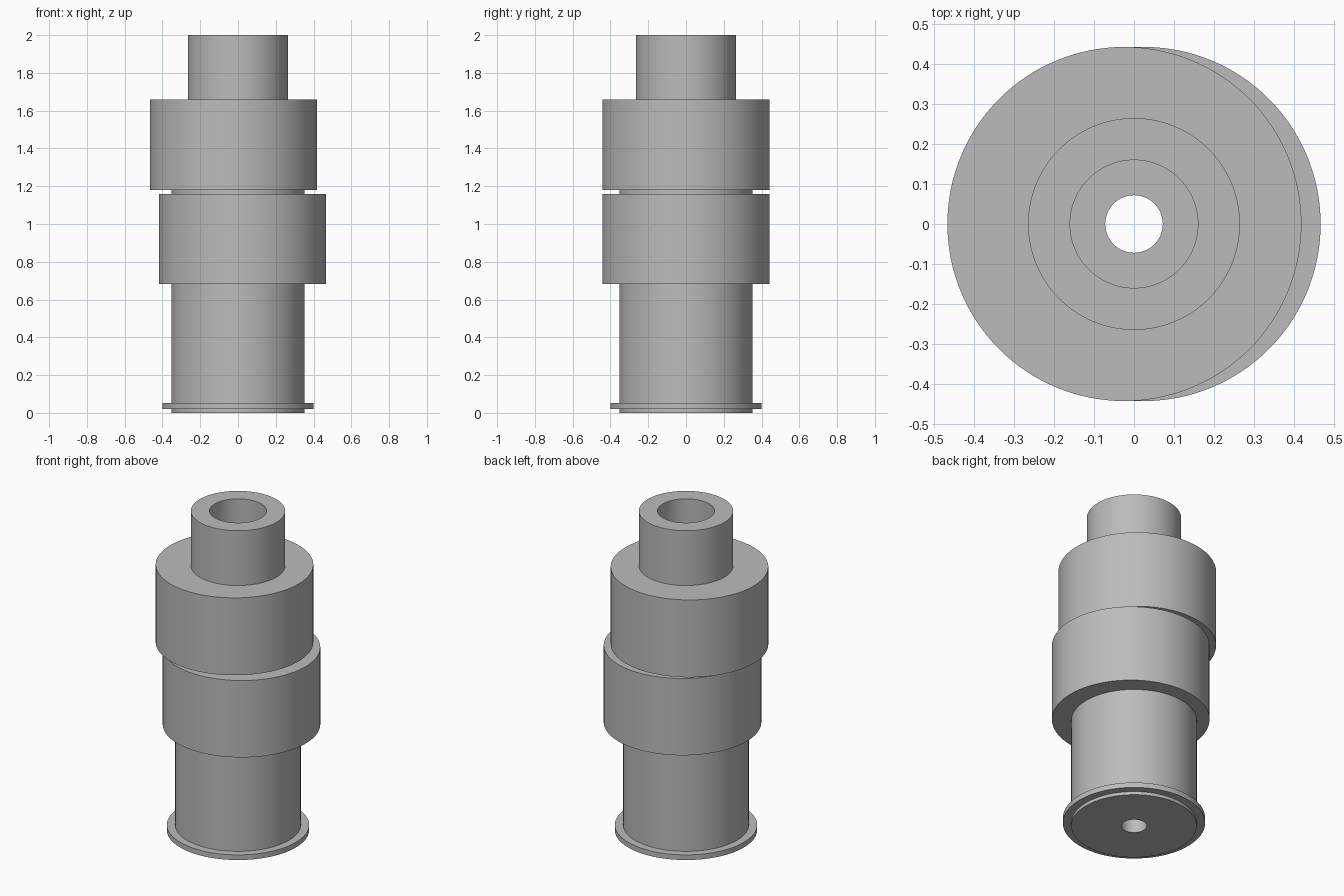
import bpy
import bmesh
from math import cos, sin, pi, radians

SEGMENTS = 128
THROW = 0.024  # sideways shift of each eccentric

if "Cube" in bpy.data.objects:
    bpy.data.objects.remove(bpy.data.objects["Cube"], do_unlink=True)

steel = bpy.data.materials.new("grey_steel")
steel.use_nodes = True
color = (0.5, 0.5, 0.5, 1.0)
steel.diffuse_color = color
steel.node_tree.nodes["Principled BSDF"].inputs["Base Color"].default_value = color


def lathe(name, profile, x=0.0):
    """Revolve a closed (radius, z) outline around a vertical axis."""
    bm = bmesh.new()
    rings = []
    for r, z in profile:
        angles = [2 * pi * i / SEGMENTS for i in range(SEGMENTS)]
        rings.append([bm.verts.new((r * cos(a), r * sin(a), z)) for a in angles])
    for k, ring in enumerate(rings):
        following = rings[(k + 1) % len(rings)]
        for i in range(SEGMENTS):
            j = (i + 1) % SEGMENTS
            bm.faces.new((ring[i], ring[j], following[j], following[i]))
    bmesh.ops.recalc_face_normals(bm, faces=bm.faces)
    mesh = bpy.data.meshes.new(name)
    bm.to_mesh(mesh)
    bm.free()
    mesh.materials.append(steel)
    obj = bpy.data.objects.new(name, mesh)
    bpy.context.collection.objects.link(obj)
    obj.location.x = x
    bpy.ops.object.select_all(action="DESELECT")
    obj.select_set(True)
    bpy.context.view_layer.objects.active = obj
    bpy.ops.object.shade_smooth_by_angle(angle=radians(30))
    return obj


def collar(name, inner, outer, bottom, top, x=0.0):
    """Plain ring whose inner wall is buried in the shaft."""
    return lathe(name, [(inner, bottom), (outer, bottom), (outer, top), (inner, top)], x)


# Stepped shaft with a wide upper bore and a narrow lower through hole
lathe("stepped_shaft", [
    (0.072, 0.0), (0.353, 0.0), (0.353, 1.3), (0.265, 1.3),
    (0.265, 2.0), (0.16, 2.0), (0.16, 1.2), (0.072, 1.2),
])

# Thin retaining flange near the foot
collar("base_flange", 0.3, 0.4, 0.02, 0.052)

# Two opposed eccentric drums
collar("lower_eccentric", 0.22, 0.443, 0.683, 1.16, THROW)
collar("upper_eccentric", 0.22, 0.443, 1.18, 1.66, -THROW)
